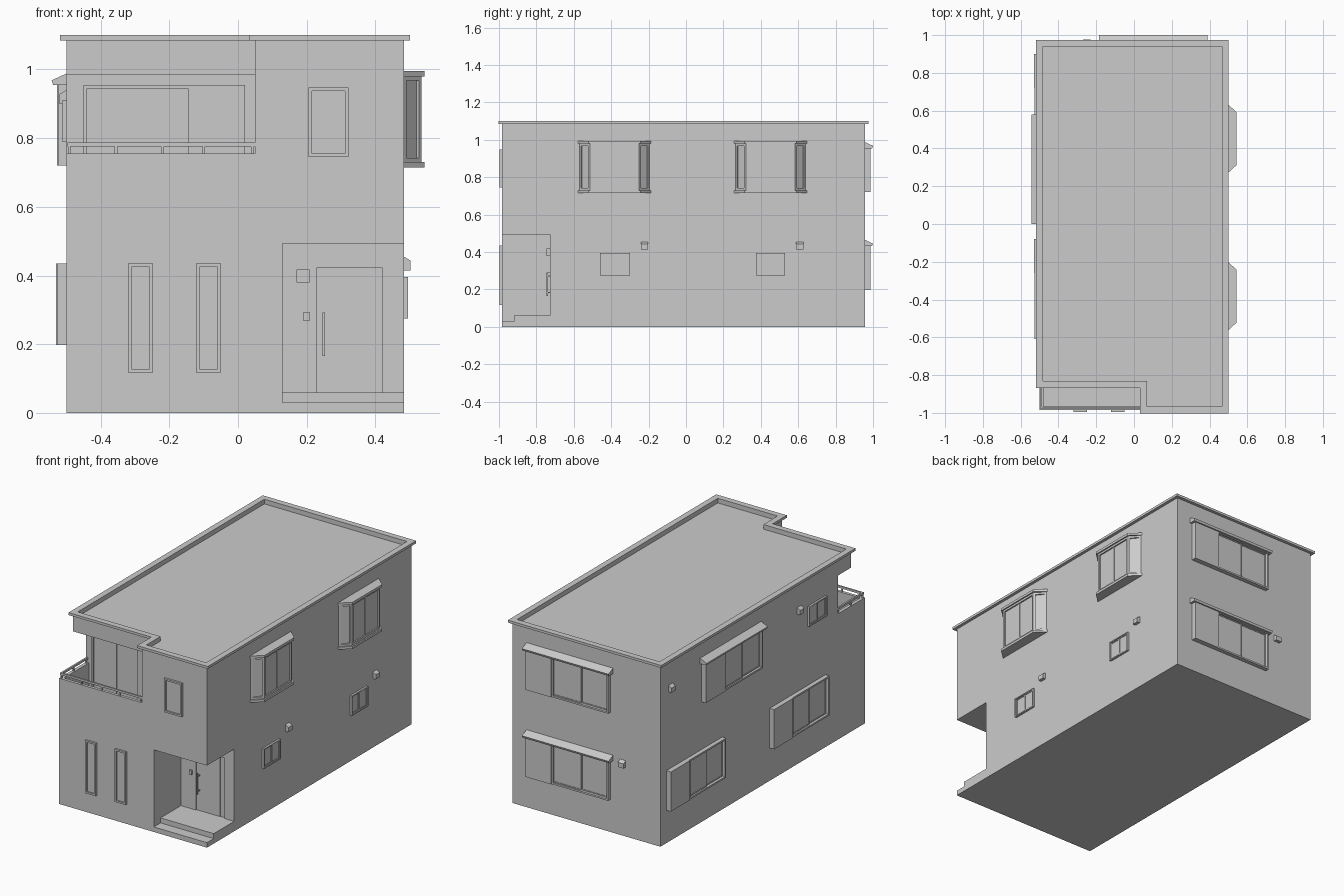
import bpy, bmesh
from mathutils import Vector

if "Cube" in bpy.data.objects:
    bpy.data.objects.remove(bpy.data.objects["Cube"])

# wall frames: (along, outward, height) -> world
WALLS = {
    'front': lambda u, n, z: (u, -0.984 - n, z),
    'back': lambda u, n, z: (u, 0.957 + n, z),
    'right': lambda u, n, z: (0.483 + n, u, z),
    'left': lambda u, n, z: (-0.5 - n, u, z),
    'balcony': lambda u, n, z: (u, -0.73 - n, z),
    'porch': lambda u, n, z: (u, -0.727 - n, z),
    'world': lambda u, n, z: (u, n, z),
}


def loft(bm, a, b):
    """Closed solid between two matching rings of points."""
    va = [bm.verts.new(p) for p in a]
    vb = [bm.verts.new(p) for p in b]
    bm.faces.new(va)
    bm.faces.new(vb)
    for i in range(len(a)):
        j = (i + 1) % len(a)
        bm.faces.new((va[i], va[j], vb[j], vb[i]))


def box(bm, wall, u0, u1, n0, n1, z0, z1):
    f = WALLS[wall]
    ring = lambda z: [f(u0, n0, z), f(u1, n0, z), f(u1, n1, z), f(u0, n1, z)]
    loft(bm, ring(z0), ring(z1))


def frame(bm, wall, u0, u1, z0, z1, t, n0, n1):
    box(bm, wall, u0, u0 + t, n0, n1, z0, z1)
    box(bm, wall, u1 - t, u1, n0, n1, z0, z1)
    box(bm, wall, u0 + t, u1 - t, n0, n1, z0, z0 + t)
    box(bm, wall, u0 + t, u1 - t, n0, n1, z1 - t, z1)


def profile(bm, wall, pts, u0, u1):
    f = WALLS[wall]
    loft(bm, [f(u0, n, z) for n, z in pts], [f(u1, n, z) for n, z in pts])


def prism(bm, pts, z0, z1):
    loft(bm, [(x, y, z0) for x, y in pts], [(x, y, z1) for x, y in pts])


def finish(bm, name):
    bmesh.ops.recalc_face_normals(bm, faces=bm.faces)
    me = bpy.data.meshes.new(name)
    bm.to_mesh(me)
    bm.free()
    ob = bpy.data.objects.new(name, me)
    bpy.context.collection.objects.link(ob)
    return ob


def cut(ob, bm):
    c = finish(bm, 'cutter')
    c.hide_render = True
    m = ob.modifiers.new('cut', 'BOOLEAN')
    m.operation, m.solver, m.object = 'DIFFERENCE', 'EXACT', c
    bpy.context.view_layer.objects.active = ob
    bpy.ops.object.modifier_apply(modifier=m.name)
    bpy.data.objects.remove(c)


def roof_outline(d):
    """Roof plan, grown outward by d from the walls."""
    return [(-0.5 - d, 0.957 + d), (0.483 + d, 0.957 + d), (0.483 + d, -0.984 - d),
            (0.05 - d, -0.984 - d), (0.05 - d, -0.85 - d), (-0.5 - d, -0.85 - d)]


# house body with porch, step, balcony and sunken roof carved out
bm = bmesh.new()
box(bm, 'world', -0.5, 0.483, -0.984, 0.957, 0, 1.085)
body = finish(bm, 'house_body')
for c in [(0.13, 1, -2, -0.727, 0.06, 0.493), (0.13, 1, -2, -0.92, 0.03, 0.2),
          (-0.48, 0.05, -0.966, -0.73, 0.573, 0.985), (-1, 0.05, -2, -0.73, 0.755, 0.985),
          (-1, 0.05, -2, -0.85, 0.9, 2), (0.23, 0.42, -0.8, -0.71, 0.06, 0.423)]:
    bm = bmesh.new()
    box(bm, 'world', *c)
    cut(body, bm)
bm = bmesh.new()
prism(bm, roof_outline(-0.018), 1.072, 2)
cut(body, bm)

# roof rim
bm = bmesh.new()
prism(bm, roof_outline(0.018), 1.085, 1.1)
rim = finish(bm, 'roof_rim')
bm = bmesh.new()
prism(bm, roof_outline(-0.018), 1, 2)
cut(rim, bm)

# balcony railing
bm = bmesh.new()
box(bm, 'world', -0.496, 0.05, -0.98, -0.97, 0.775, 0.787)
box(bm, 'world', -0.496, -0.486, -0.97, -0.73, 0.775, 0.787)
for x in (-0.491, -0.355, -0.22, -0.1, 0.042):
    box(bm, 'world', x - 0.004, x + 0.004, -0.979, -0.971, 0.755, 0.775)
for y in (-0.86, -0.74):
    box(bm, 'world', -0.495, -0.487, y - 0.004, y + 0.004, 0.755, 0.775)
finish(bm, 'balcony_railing')


def sliding(bm, wall, u0, u1, z0, z1, n, t=0.01):
    """Framed two-pane sliding window."""
    frame(bm, wall, u0, u1, z0, z1, t, 0, n)
    m = (u0 + u1) / 2
    for a, b, k in ((u0 + t, m, 0.35), (m, u1 - t, 0.6)):
        box(bm, wall, a, b, 0, n * k - 0.002, z0 + t, z1 - t)
        frame(bm, wall, a, b, z0 + t, z1 - t, 0.005, n * k - 0.002, n * k + 0.001)


# shutter windows: wall, box end, split, far end, z0, z1, depth, hood
SHUTTERS = [('left', 0.90, 0.72, 0.37, 0.197, 0.435, 0.03, False),
            ('left', -0.08, -0.26, -0.61, 0.197, 0.435, 0.03, False),
            ('left', 0.565, 0.38, 0.015, 0.72, 0.96, 0.027, True),
            ('back', 0.375, 0.205, -0.17, 0.72, 0.96, 0.03, True),
            ('back', 0.375, 0.205, -0.17, 0.197, 0.437, 0.03, True),
            ('balcony', 0.02, -0.135, -0.45, 0.573, 0.955, 0.02, False)]
for i, (w, a, s, b, z0, z1, n, hood) in enumerate(SHUTTERS):
    bm = bmesh.new()
    box(bm, w, s, a, 0, n, z0, z1)
    sliding(bm, w, b, s, z0, z1, n * 0.85)
    if hood:
        profile(bm, w, [(0, z1 - 0.005), (0.038, z1 - 0.005), (0.043, z1 + 0.008),
                        (0, z1 + 0.028)], b - 0.015, a + 0.015)
    finish(bm, f'shutter_window_{i}')

# small two-pane windows
for i, (w, a, b, z0, z1) in enumerate([('right', -0.46, -0.30, 0.275, 0.395),
                                       ('right', 0.374, 0.53, 0.275, 0.395),
                                       ('left', -0.61, -0.44, 0.79, 0.91)]):
    bm = bmesh.new()
    sliding(bm, w, a, b, z0, z1, 0.012, 0.007)
    finish(bm, f'small_window_{i}')

# fixed front windows
for i, (a, b, z0, z1) in enumerate([(-0.32, -0.248, 0.118, 0.435), (-0.122, -0.05, 0.118, 0.435),
                                    (0.205, 0.322, 0.745, 0.947)]):
    bm = bmesh.new()
    frame(bm, 'front', a, b, z0, z1, 0.01, 0, 0.012)
    box(bm, 'front', a + 0.01, b - 0.01, 0, 0.003, z0 + 0.01, z1 - 0.01)
    finish(bm, f'front_window_{i}')

# bay windows
for i, c in enumerate((-0.382, 0.452)):
    def bay(d):
        x0, x1 = 0.483, 0.543 - d
        return [(x0, c - 0.195 + d), (x1, c - 0.14 + d), (x1, c + 0.14 - d), (x0, c + 0.195 - d)]
    bm = bmesh.new()
    prism(bm, bay(0), 0.98, 0.995)
    prism(bm, bay(0), 0.715, 0.73)
    prism(bm, bay(0.016), 0.73, 0.98)
    outer, inner = bay(0.008), bay(0.018)
    for k in range(3):
        p, q = Vector(outer[k]), Vector(outer[k + 1])
        r, s = Vector(inner[k]), Vector(inner[k + 1])
        for f0, f1, za, zb in ((0, 0.012, 0.73, 0.98), (-0.012, 0, 0.73, 0.98),
                               (0, 0, 0.73, 0.742), (0, 0, 0.968, 0.98)):
            d = (q - p).normalized()
            e0, e1 = (0, f1) if f1 else ((q - p).length + f0, (q - p).length)
            if not (f0 or f1):
                e0, e1 = 0.012, (q - p).length - 0.012
            nrm = Vector((d.y, -d.x)) * -0.01
            ring = [p + d * e0, p + d * e1, p + d * e1 + nrm, p + d * e0 + nrm]
            prism(bm, [tuple(v) for v in ring], za, zb)
    box(bm, 'world', 0.52, 0.531, c - 0.005, c + 0.005, 0.742, 0.968)
    finish(bm, f'bay_window_{i}')

# vent hoods
for i, (w, u, z) in enumerate([('right', -0.222, 0.415), ('right', 0.608, 0.415),
                               ('left', 0.86, 0.9), ('left', -0.36, 0.9),
                               ('back', -0.25, 0.415)]):
    bm = bmesh.new()
    profile(bm, w, [(0, z), (0.02, z), (0.02, z + 0.028), (0, z + 0.04)], u - 0.019, u + 0.019)
    finish(bm, f'vent_hood_{i}')

# front door, handle and porch fittings
bm = bmesh.new()
box(bm, 'porch', 0.23, 0.385, -0.017, -0.006, 0.06, 0.423)
box(bm, 'porch', 0.385, 0.42, -0.017, -0.01, 0.06, 0.423)
finish(bm, 'front_door')
bm = bmesh.new()
box(bm, 'porch', 0.246, 0.253, 0.012, 0.019, 0.165, 0.292)
for z in (0.18, 0.27):
    box(bm, 'porch', 0.247, 0.252, -0.006, 0.012, z, z + 0.007)
finish(bm, 'door_handle')
for name, b in (('porch_lamp', (0.17, 0.208, 0, 0.018, 0.38, 0.418)),
                ('door_intercom', (0.19, 0.208, 0, 0.01, 0.268, 0.294))):
    bm = bmesh.new()
    box(bm, 'porch', *b)
    finish(bm, name)
